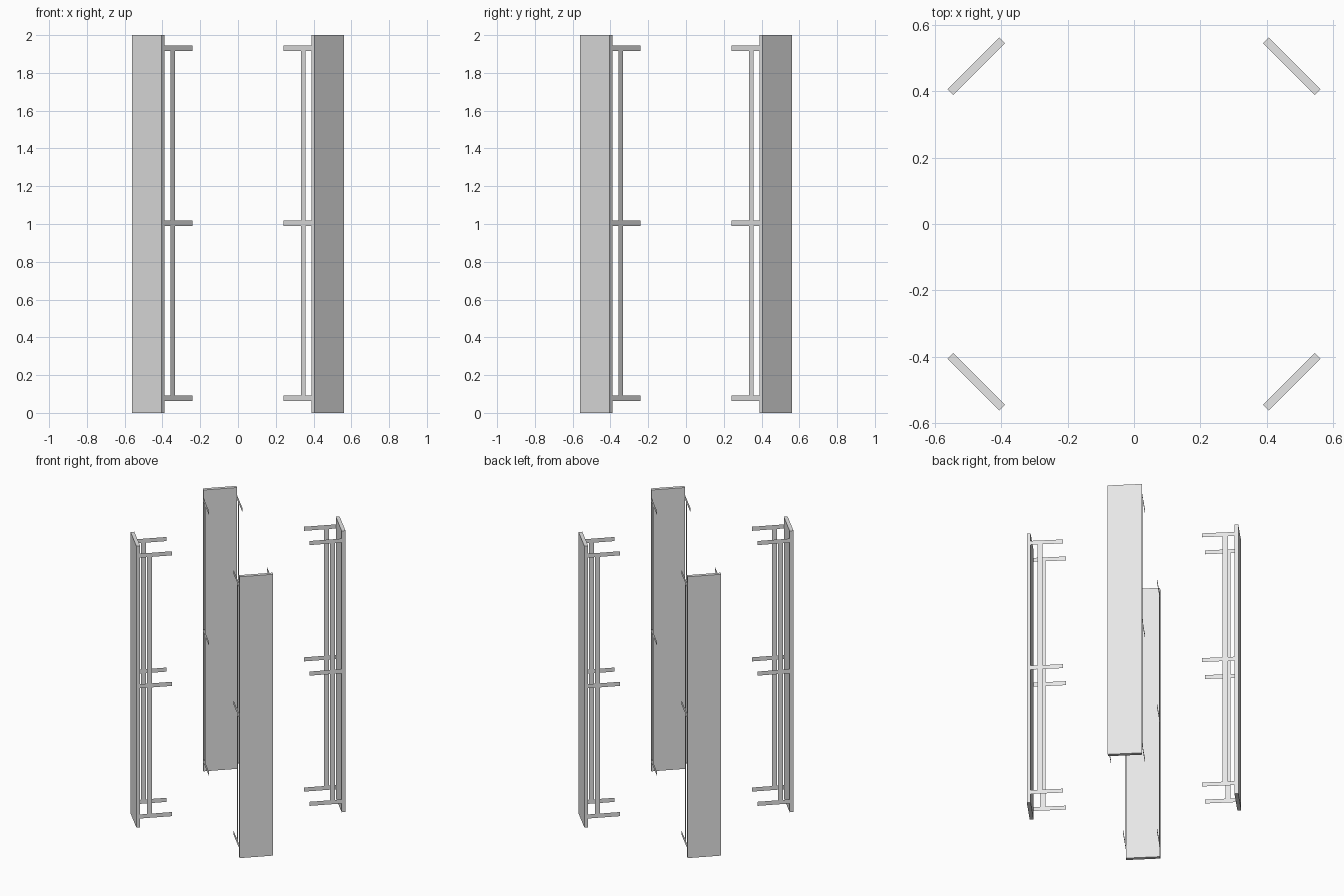
import bpy, bmesh, math
from mathutils import Matrix

cube = bpy.data.objects.get("Cube")
if cube:
    bpy.data.objects.remove(cube)

grey = bpy.data.materials.new("light grey")
grey.use_nodes = True
grey.diffuse_color = (0.8, 0.8, 0.8, 1)
grey.node_tree.nodes["Principled BSDF"].inputs["Base Color"].default_value = (0.8, 0.8, 0.8, 1)

HALF_WIDTH = 0.11               # half the panel width
INNER, OUTER = 0.659, 0.684     # panel faces, measured from the centre
ARM_TIP = 0.45                  # inner end of the arms
BAR = (0.581, 0.616)            # inner and outer edge of the upright
ARM_HEIGHTS = (0.077, 1.003, 1.931)
ARM_HALF = 0.0145


def finish(name, bm, angle):
    bm.transform(Matrix.Rotation(angle, 4, "Z"))
    mesh = bpy.data.meshes.new(name)
    bm.to_mesh(mesh)
    bm.free()
    mesh.materials.append(grey)
    bpy.context.collection.objects.link(bpy.data.objects.new(name, mesh))


def panel(name, angle):
    bm = bmesh.new()
    bmesh.ops.create_cube(bm, size=1)
    bmesh.ops.scale(bm, vec=(OUTER - INNER, 2 * HALF_WIDTH, 2), verts=bm.verts)
    bmesh.ops.translate(bm, vec=((INNER + OUTER) / 2, 0, 1), verts=bm.verts)
    finish(name, bm, angle)


def bracket(name, angle, side):
    """Paper-thin sheet: three arms joined by an upright."""
    bm = bmesh.new()
    y = side * HALF_WIDTH
    xs = (ARM_TIP, *BAR, INNER)
    zs = [z + d for z in ARM_HEIGHTS for d in (-ARM_HALF, ARM_HALF)]
    grid = [[bm.verts.new((x, y, z)) for z in zs] for x in xs]
    for i in range(len(xs) - 1):
        for j in range(len(zs) - 1):
            if j % 2 == 0 or i == 1:
                loop = [grid[i][j], grid[i + 1][j], grid[i + 1][j + 1], grid[i][j + 1]]
                bm.faces.new(loop if side < 0 else loop[::-1])
    bmesh.ops.delete(bm, geom=[v for v in bm.verts if not v.link_faces], context="VERTS")
    finish(name, bm, angle)


# Four panels on the diagonals, each with a bracket along both edges
corners = ("back_left", "back_right", "front_right", "front_left")
for k, corner in enumerate(corners):
    angle = math.radians(45 + 90 * k)
    panel(corner + "_panel", angle)
    for side, label in ((-1, "first"), (1, "second")):
        bracket(f"{corner}_{label}_bracket", angle, side)
